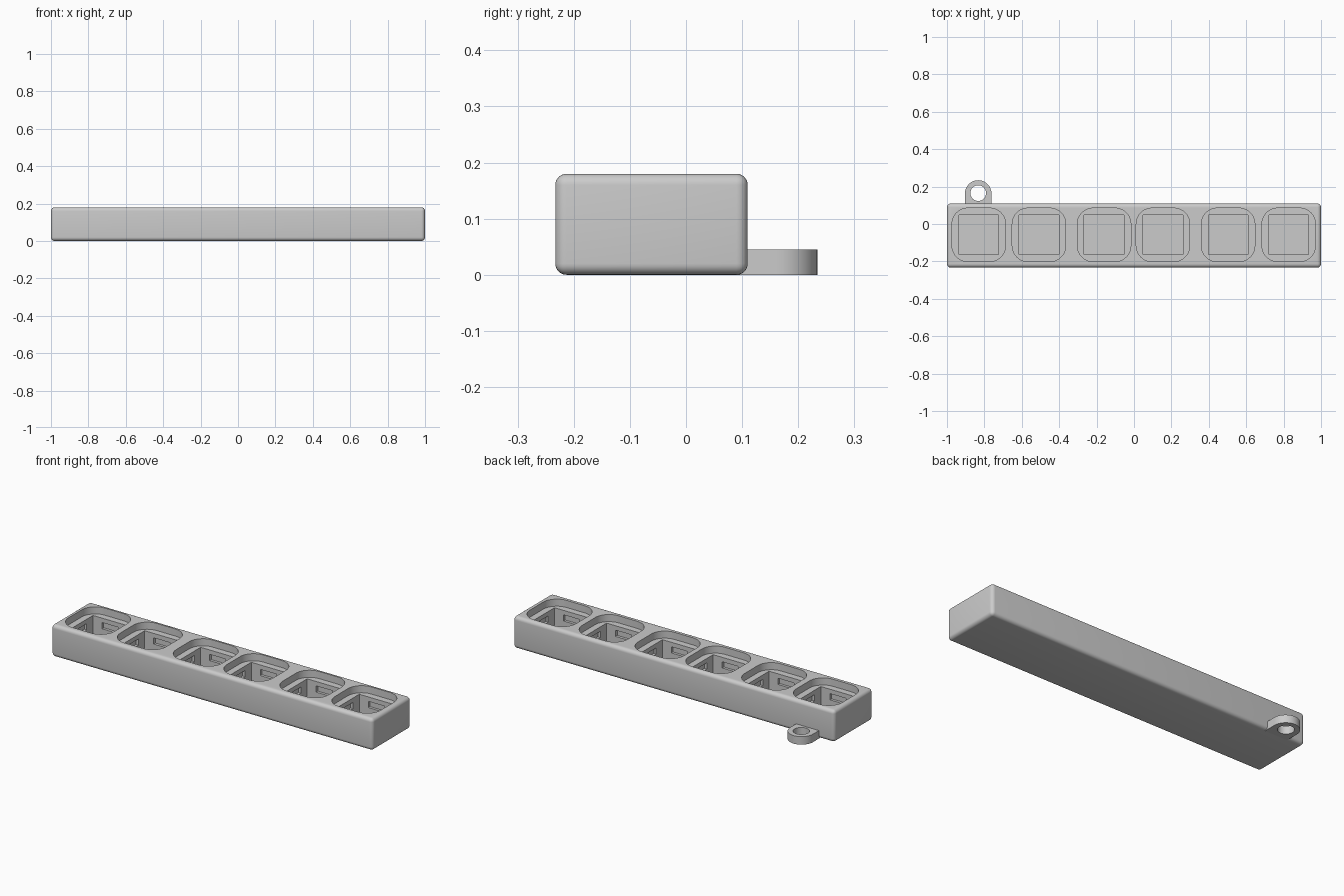
import bpy, bmesh, math

if "Cube" in bpy.data.objects:
    bpy.data.objects.remove(bpy.data.objects["Cube"])

CENTERS = [-0.83, -0.508, -0.16, 0.155, 0.503, 0.827]   # socket x positions
CY = -0.058                                             # socket row y
Y0, Y1, H = -0.233, 0.11, 0.18


def add_prism(bm, outline, z0, z1):
    """Closed prism from a 2D outline."""
    face = bm.faces.new([bm.verts.new((x, y, z0)) for x, y in outline])
    out = bmesh.ops.extrude_face_region(bm, geom=[face])
    for v in out["geom"]:
        if isinstance(v, bmesh.types.BMVert):
            v.co.z = z1


def rounded_rect(cx, cy, hx, hy, r=0.0, n=10):
    if r == 0:
        return [(cx - hx, cy - hy), (cx + hx, cy - hy), (cx + hx, cy + hy), (cx - hx, cy + hy)]
    pts = []
    for k, (sx, sy) in enumerate([(1, 1), (-1, 1), (-1, -1), (1, -1)]):
        for i in range(n + 1):
            a = math.pi / 2 * (k + i / n)
            pts.append((cx + sx * (hx - r) + r * math.cos(a), cy + sy * (hy - r) + r * math.sin(a)))
    return pts


def make_object(name, prisms):
    bm = bmesh.new()
    for outline, z0, z1 in prisms:
        add_prism(bm, outline, z0, z1)
    bmesh.ops.recalc_face_normals(bm, faces=bm.faces)
    mesh = bpy.data.meshes.new(name)
    bm.to_mesh(mesh)
    bm.free()
    ob = bpy.data.objects.new(name, mesh)
    bpy.context.collection.objects.link(ob)
    return ob


def activate(ob):
    bpy.ops.object.select_all(action='DESELECT')
    ob.select_set(True)
    bpy.context.view_layer.objects.active = ob


def cut(ob, name, prisms):
    cutter = make_object(name, prisms)
    cutter.hide_render = True
    mod = ob.modifiers.new(name, 'BOOLEAN')
    mod.operation, mod.solver, mod.object = 'DIFFERENCE', 'EXACT', cutter
    activate(ob)
    bpy.ops.object.modifier_apply(modifier=mod.name)
    bpy.data.objects.remove(cutter)


# Tray body with softened edges
body = make_object("tray_body", [(rounded_rect(0, (Y0 + Y1) / 2, 1, (Y1 - Y0) / 2), 0, H)])
bev = body.modifiers.new("round", 'BEVEL')
bev.width, bev.segments = 0.02, 6
activate(body)
bpy.ops.object.modifier_apply(modifier="round")

# Rounded recesses, square wells and the clip slots in all four well walls
cut(body, "recess_cutter", [(rounded_rect(x, CY, 0.143, 0.143, 0.085), 0.14, 0.25) for x in CENTERS])
cut(body, "well_cutter", [(rounded_rect(x, CY, 0.106, 0.106), 0.015, 0.16) for x in CENTERS])
cut(body, "slot_x_cutter", [(rounded_rect(x, CY, 0.121, 0.05), 0.08, 0.115) for x in CENTERS])
cut(body, "slot_y_cutter", [(rounded_rect(x, CY, 0.05, 0.121), 0.08, 0.115) for x in CENTERS])
activate(body)
bpy.ops.object.shade_smooth_by_angle(angle=math.radians(30))

# Key-ring tab at the back
TX, TY, R = -0.833, 0.163, 0.071
arc = [(TX + R * math.cos(math.pi * i / 24), TY + R * math.sin(math.pi * i / 24)) for i in range(25)]
tab = make_object("ring_tab", [(arc + [(TX - R, 0.09), (TX + R, 0.09)], 0, 0.045)])
hole = [(TX + 0.042 * math.cos(math.tau * i / 32), TY + 0.002 + 0.042 * math.sin(math.tau * i / 32)) for i in range(32)]
cut(tab, "ring_hole_cutter", [(hole, -0.1, 0.1)])
activate(tab)
bpy.ops.object.shade_smooth_by_angle(angle=math.radians(30))
